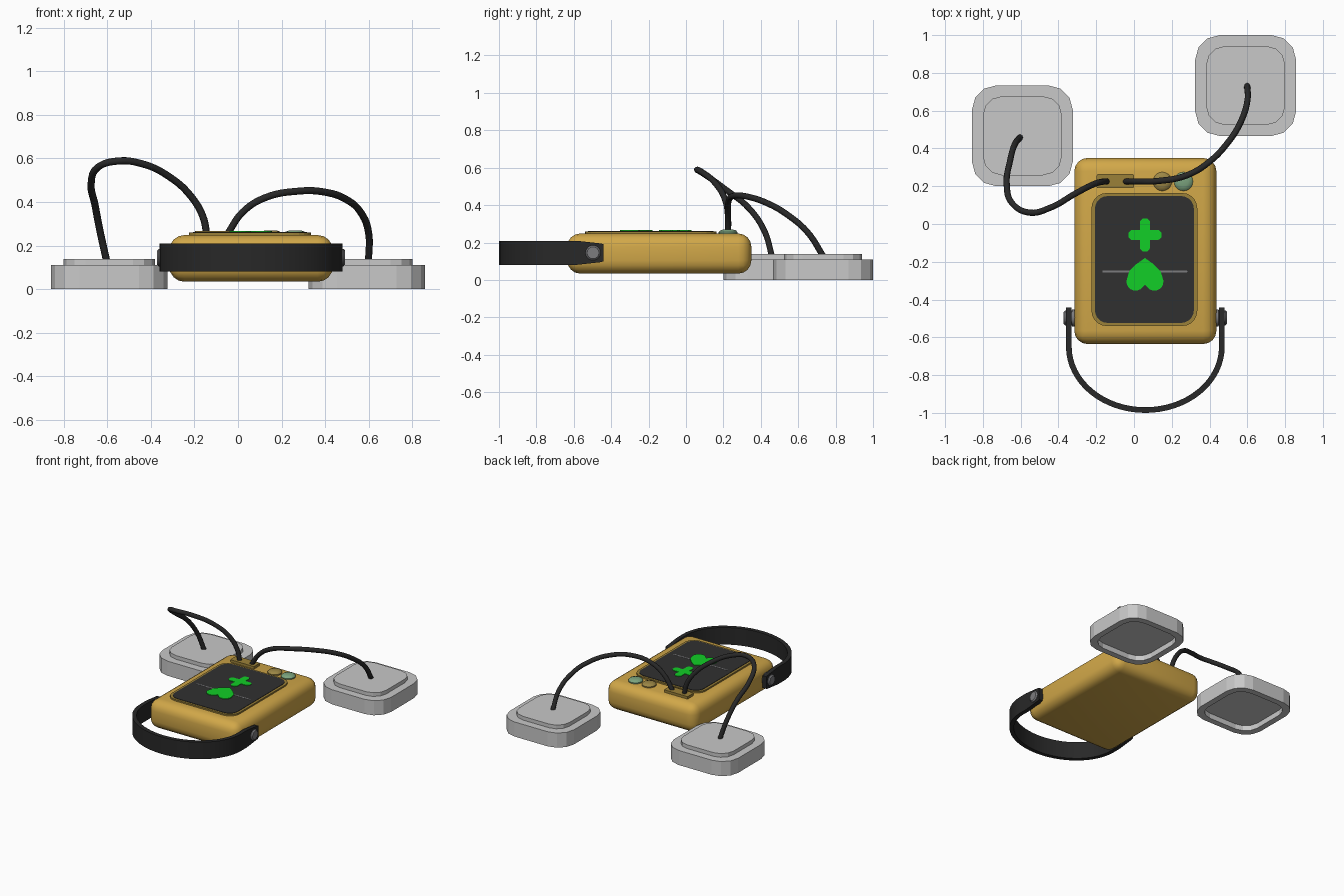
import bpy, bmesh, math
from math import sin, cos, pi, radians

if "Cube" in bpy.data.objects:
    bpy.data.objects.remove(bpy.data.objects["Cube"])


def material(name, r, g, b):
    m = bpy.data.materials.new(name)
    m.diffuse_color = (r, g, b, 1)
    m.use_nodes = True
    m.node_tree.nodes["Principled BSDF"].inputs["Base Color"].default_value = m.diffuse_color
    return m


YELLOW = material("warm yellow", 0.64, 0.39, 0.066)
GOLD = material("dark gold", 0.33, 0.22, 0.04)
BLACK = material("black rubber", 0.021, 0.021, 0.021)
SCREEN = material("screen charcoal", 0.03, 0.03, 0.03)
GREEN = material("bright green", 0.006, 0.62, 0.02)
GREY = material("light grey", 0.58, 0.58, 0.58)
STEEL = material("bolt grey", 0.2, 0.2, 0.21)
BROWN = material("button brown", 0.33, 0.24, 0.06)
SAGE = material("button sage", 0.2, 0.37, 0.21)


def smooth(ob, angle=35):
    bpy.ops.object.select_all(action='DESELECT')
    ob.select_set(True)
    bpy.context.view_layer.objects.active = ob
    bpy.ops.object.shade_smooth_by_angle(angle=radians(angle))


def loft(name, rings, mat):
    """Skin a list of equal-length point rings and cap both ends."""
    bm = bmesh.new()
    vs = [[bm.verts.new(p) for p in ring] for ring in rings]
    n = len(vs[0])
    for a, b in zip(vs, vs[1:]):
        for i in range(n):
            j = (i + 1) % n
            bm.faces.new((a[i], a[j], b[j], b[i]))
    bm.faces.new(vs[0][::-1])
    bm.faces.new(vs[-1])
    bmesh.ops.recalc_face_normals(bm, faces=bm.faces)
    me = bpy.data.meshes.new(name)
    bm.to_mesh(me)
    bm.free()
    me.materials.append(mat)
    ob = bpy.data.objects.new(name, me)
    bpy.context.collection.objects.link(ob)
    return ob


def at(pts, z):
    return [(x, y, z) for x, y in pts]


def rounded(cx, cy, hx, hy, r, seg):
    pts = []
    for k, (sx, sy) in enumerate(((1, 1), (-1, 1), (-1, -1), (1, -1))):
        for i in range(seg + 1):
            a = pi / 2 * (k + i / seg)
            pts.append((cx + sx * (hx - r) + r * cos(a), cy + sy * (hy - r) + r * sin(a)))
    return pts


def circle(cx, cy, r, n):
    return [(cx + r * cos(2 * pi * i / n), cy + r * sin(2 * pi * i / n)) for i in range(n)]


def prism(name, pts, z0, z1, mat):
    return loft(name, [at(pts, z0), at(pts, z1)], mat)


CX, CY = 0.06, -0.143

# Rounded case
bpy.ops.mesh.primitive_cube_add(size=1, location=(CX, CY, 0.141))
case = bpy.context.object
case.name = "case"
case.scale = (0.752, 0.985, 0.214)
bpy.ops.object.transform_apply(location=False, rotation=False, scale=True)
case.data.materials.append(YELLOW)
bev = case.modifiers.new("round", 'BEVEL')
bev.width, bev.segments = 0.07, 4
bpy.ops.object.modifier_apply(modifier=bev.name)
smooth(case)

# Screen with its frame
SY = -0.188
prism("screen_frame", rounded(0.055, SY, 0.28, 0.352, 0.08, 5), 0.24, 0.259, GOLD)
prism("screen", rounded(0.055, SY, 0.262, 0.336, 0.068, 5), 0.255, 0.262, SCREEN)
prism("screen_line", rounded(0.057, -0.252, 0.225, 0.005, 0.002, 1), 0.26, 0.263, STEEL)

# Cross symbol: one arm turned four times
arm = [(0.026, 0.026), (0.026, 0.072), (0.013, 0.087), (-0.013, 0.087), (-0.026, 0.072)]
cross = []
for k in range(4):
    c, s = round(cos(k * pi / 2)), round(sin(k * pi / 2))
    cross += [(0.058 + x * c - y * s, -0.058 + x * s + y * c) for x, y in arm]
prism("cross_symbol", cross, 0.26, 0.266, GREEN)

# Heart symbol, tip towards the cable end: one half mirrored
half = [(0.045, -0.212), (0.083, -0.25)]
for i in range(9):
    a = radians(25 - i * 21)
    half.append((0.05 + 0.048 * cos(a), -0.305 + 0.048 * sin(a)))
heart = [(0, -0.18)] + half + [(0, -0.322)] + [(-x, y) for x, y in half[::-1]]
prism("heart_symbol", [(x + 0.058, y) for x, y in heart], 0.26, 0.267, GREEN)

# Cable socket and buttons
prism("cable_socket", rounded(-0.099, 0.227, 0.099, 0.037, 0.008, 2), 0.235, 0.267, GOLD)
for name, x, mat in (("brown_button", 0.15, BROWN), ("green_button", 0.262, SAGE)):
    rings = [at(circle(x, 0.225, r, 20), z)
             for r, z in ((0.05, 0.235), (0.05, 0.256), (0.043, 0.264), (0.025, 0.27))]
    smooth(loft(name, rings, mat))

# Carrying strap: straight tapered ends and a half ellipse
path = [(-0.405, -0.442, 0.046), (-0.405, -0.455, 0.05), (-0.405, -0.58, 0.064)]
for i in range(33):
    a = pi + pi * i / 32
    path.append((0.405 * cos(a), -0.65 + 0.335 * sin(a), 0.064))
path += [(0.405, y, h) for _, y, h in path[2::-1]]
rings = []
for i, (x, y, h) in enumerate(path):
    x0, y0, _ = path[max(i - 1, 0)]
    x1, y1, _ = path[min(i + 1, len(path) - 1)]
    d = math.hypot(x1 - x0, y1 - y0)
    nx, ny = (y1 - y0) / d * 0.015, -(x1 - x0) / d * 0.015
    rings.append([(CX + x + s * nx, y + s * ny, 0.145 + t * h)
                  for s, t in ((1, -1), (1, 1), (-1, 1), (-1, -1))])
smooth(loft("carrying_strap", rings, BLACK))

# Strap bolts on both sides
for side, name in ((-1, "left_bolt"), (1, "right_bolt")):
    rings = [[(CX + side * x, y, z) for y, z in circle(-0.497, 0.145, r, 16)]
             for x, r in ((0.36, 0.045), (0.388, 0.045), (0.389, 0.04), (0.424, 0.04), (0.432, 0.032))]
    smooth(loft(name, rings, STEEL))

# Electrode pads: hollow underside, stepped top
for name, x, y in (("left_pad", -0.591, 0.467), ("right_pad", 0.591, 0.733)):
    outer = rounded(x, y, 0.267, 0.267, 0.13, 3)
    top = rounded(x, y, 0.209, 0.209, 0.1, 3)
    hole = rounded(x, y, 0.222, 0.222, 0.108, 3)
    loft(name, [at(hole, 0.04), at(hole, 0), at(outer, 0), at(outer, 0.11),
                at(top, 0.11), at(top, 0.138)], GREY)

# Cables from the socket to the pads
cables = {
    "left_cable": [(-.602, .46, .125), (-.632, .42, .26), (-.656, .335, .385), (-.674, .21, .485),
                   (-.642, .106, .56), (-.552, .06, .588), (-.446, .085, .577), (-.314, .159, .515),
                   (-.215, .21, .425), (-.16, .225, .33), (-.143, .225, .25)],
    "right_cable": [(-.05, .225, .25), (.02, .225, .352), (.12, .227, .418), (.28, .258, .45),
                    (.40, .33, .445), (.50, .435, .41), (.565, .54, .35), (.6, .65, .255),
                    (.599, .735, .125)],
}
for name, pts in cables.items():
    cu = bpy.data.curves.new(name, 'CURVE')
    cu.dimensions = '3D'
    cu.bevel_depth, cu.bevel_resolution, cu.resolution_u = 0.0165, 3, 6
    cu.use_fill_caps = True
    sp = cu.splines.new('BEZIER')
    sp.bezier_points.add(len(pts) - 1)
    for bp, p in zip(sp.bezier_points, pts):
        bp.co = p
        bp.handle_left_type = bp.handle_right_type = 'AUTO'
    cu.materials.append(BLACK)
    ob = bpy.data.objects.new(name, cu)
    bpy.context.collection.objects.link(ob)
